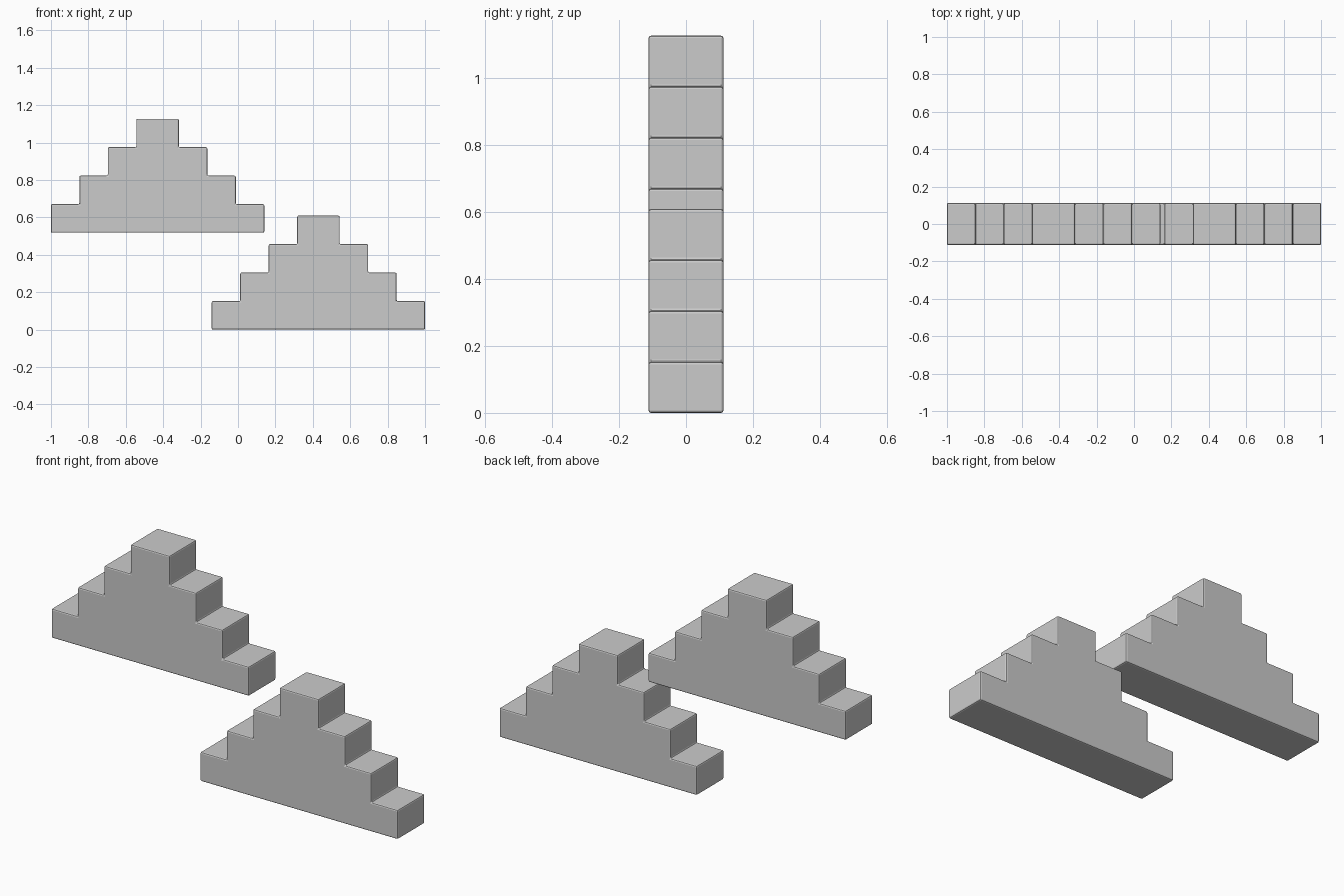
import bpy, bmesh

if "Cube" in bpy.data.objects:
    bpy.data.objects.remove(bpy.data.objects["Cube"])

STEP = 0.1523      # tread depth and riser height
TOP_HALF = 0.1135  # half width of the top platform
DEPTH = 0.224
LEVELS = 4


def stepped_block(name, cx, z0):
    # Right half of the stair outline, then mirrored to the left
    half = []
    for i in range(LEVELS):
        x = TOP_HALF + (LEVELS - 1 - i) * STEP
        half += [(x, i * STEP), (x, (i + 1) * STEP)]
    outline = half + [(-x, z) for x, z in reversed(half)]

    bm = bmesh.new()
    face = bm.faces.new([bm.verts.new((x, -DEPTH / 2, z)) for x, z in outline])
    ext = bmesh.ops.extrude_face_region(bm, geom=[face])
    verts = [g for g in ext["geom"] if isinstance(g, bmesh.types.BMVert)]
    bmesh.ops.translate(bm, verts=verts, vec=(0, DEPTH, 0))
    bmesh.ops.recalc_face_normals(bm, faces=bm.faces)
    mesh = bpy.data.meshes.new(name)
    bm.to_mesh(mesh)
    bm.free()

    obj = bpy.data.objects.new(name, mesh)
    obj.location = (cx, 0, z0)
    bpy.context.collection.objects.link(obj)
    # Softly rounded edges
    bev = obj.modifiers.new("soft_edges", "BEVEL")
    bev.width = 0.007
    bev.segments = 2
    bev.limit_method = "ANGLE"
    return obj


# Two identical double staircases, one lower right and one upper left
stepped_block("lower_stepped_block", 0.43, 0.0)
stepped_block("upper_stepped_block", -0.43, 0.518)
